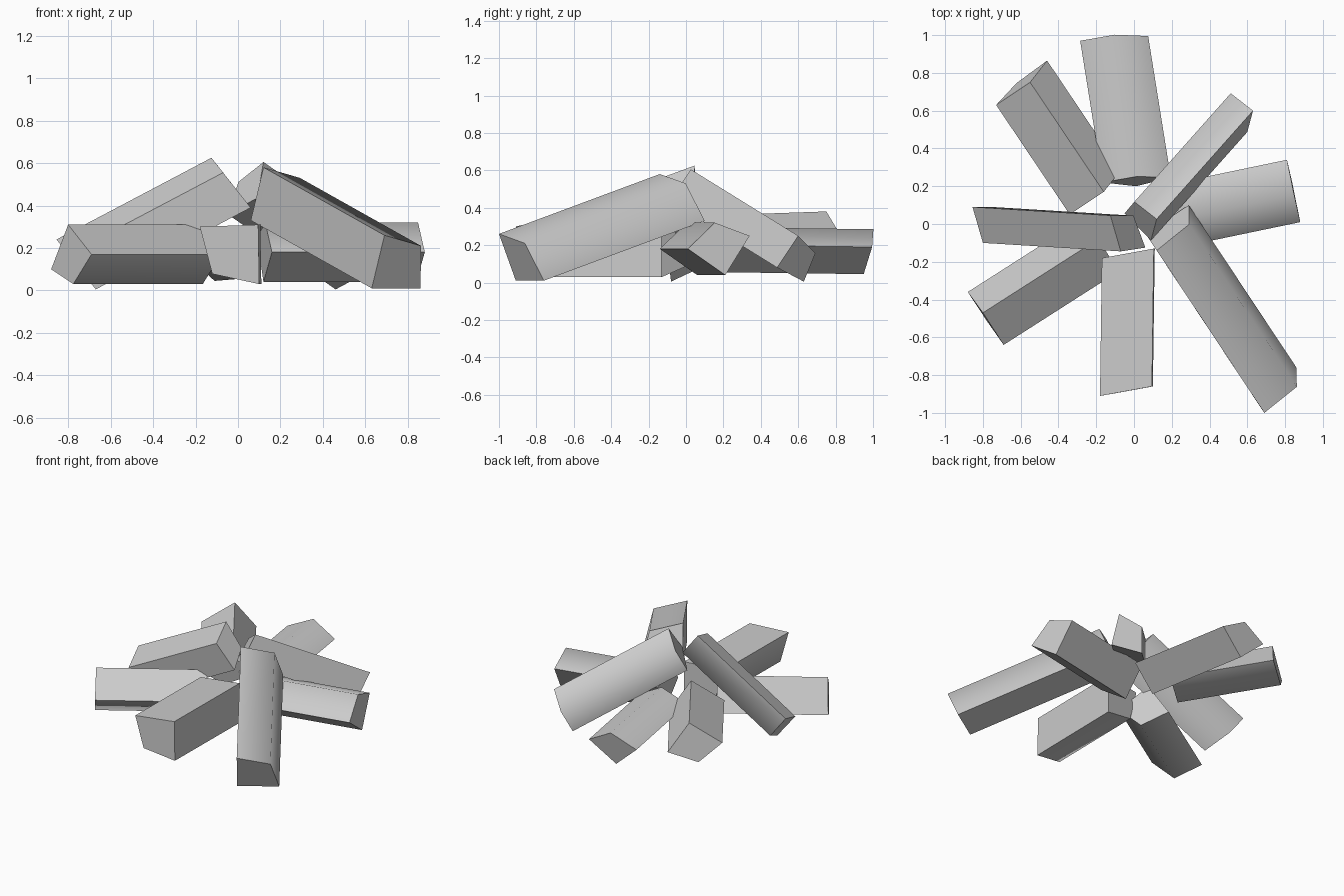
import bpy
import bmesh
from mathutils import Vector

cube = bpy.data.objects.get("Cube")
if cube:
    bpy.data.objects.remove(cube, do_unlink=True)

# Single plain material
grey = bpy.data.materials.new("light_grey")
grey.use_nodes = True
grey.diffuse_color = (0.6, 0.6, 0.6, 1)
grey.node_tree.nodes["Principled BSDF"].inputs["Base Color"].default_value = (0.6, 0.6, 0.6, 1)


def split_log(name, heart, side_a, side_b, inward, bulge=0.8):
    """Quarter log: two flat split faces meet at the heart edge,
    two smooth bark faces meet at the bulge; swept along 'inward'."""
    heart, side_a, side_b, inward = map(Vector, (heart, side_a, side_b, inward))
    bark = heart + bulge * (side_a + side_b)
    section = [heart, heart + side_a, bark, heart + side_b]
    bm = bmesh.new()
    outer = [bm.verts.new(p) for p in section]
    inner = [bm.verts.new(p + inward) for p in section]
    bm.faces.new(outer)
    bm.faces.new(inner[::-1])
    for i in range(4):
        j = (i + 1) % 4
        face = bm.faces.new((outer[i], inner[i], inner[j], outer[j]))
        face.smooth = i in (1, 2)
    bmesh.ops.recalc_face_normals(bm, faces=bm.faces)
    mesh = bpy.data.meshes.new(name)
    bm.to_mesh(mesh)
    bm.free()
    mesh.materials.append(grey)
    obj = bpy.data.objects.new(name, mesh)
    bpy.context.collection.objects.link(obj)
    return obj


# Logs lying on the ground: outer heart corner, two split sides, sweep
split_log("ground_log_front", (0.095, -0.86, 0.31), (-0.275, -0.05, -0.01),
          (0.005, 0, -0.28), (0.01, 0.73, 0))
split_log("ground_log_front_right", (-0.80, -0.47, 0.31), (-0.08, 0.11, -0.21),
          (0.11, -0.17, -0.14), (0.61, 0.39, 0))
split_log("ground_log_back_right", (-0.55, 0.75, 0.38), (-0.18, -0.12, -0.14),
          (0.09, 0.115, -0.19), (0.39, -0.58, -0.02))
split_log("ground_log_back", (-0.11, 0.95, 0.045), (0.185, 0.045, 0.145),
          (-0.175, 0.02, 0.155), (0.12, -0.75, 0.01))
split_log("ground_log_left", (0.84, 0.21, 0.04), (0.04, -0.20, 0.14),
          (-0.03, 0.13, 0.21), (-0.72, -0.15, 0))

# Logs leaning on the pile
split_log("leaning_log_front_left", (0.63, -0.91, 0.01), (0.06, -0.09, 0.25),
          (0.23, 0.15, 0), (-0.57, 0.86, 0.32))
split_log("leaning_log_back_left", (0.60, 0.487, 0.08), (0.03, 0.113, 0.17),
          (-0.14, 0.143, -0.075), (-0.51, -0.574, 0.355))
split_log("leaning_log_right", (-0.80, -0.10, 0.17), (-0.055, 0.19, 0.07),
          (0.13, 0.02, -0.165), (0.73, -0.045, 0.385), bulge=0.9)
